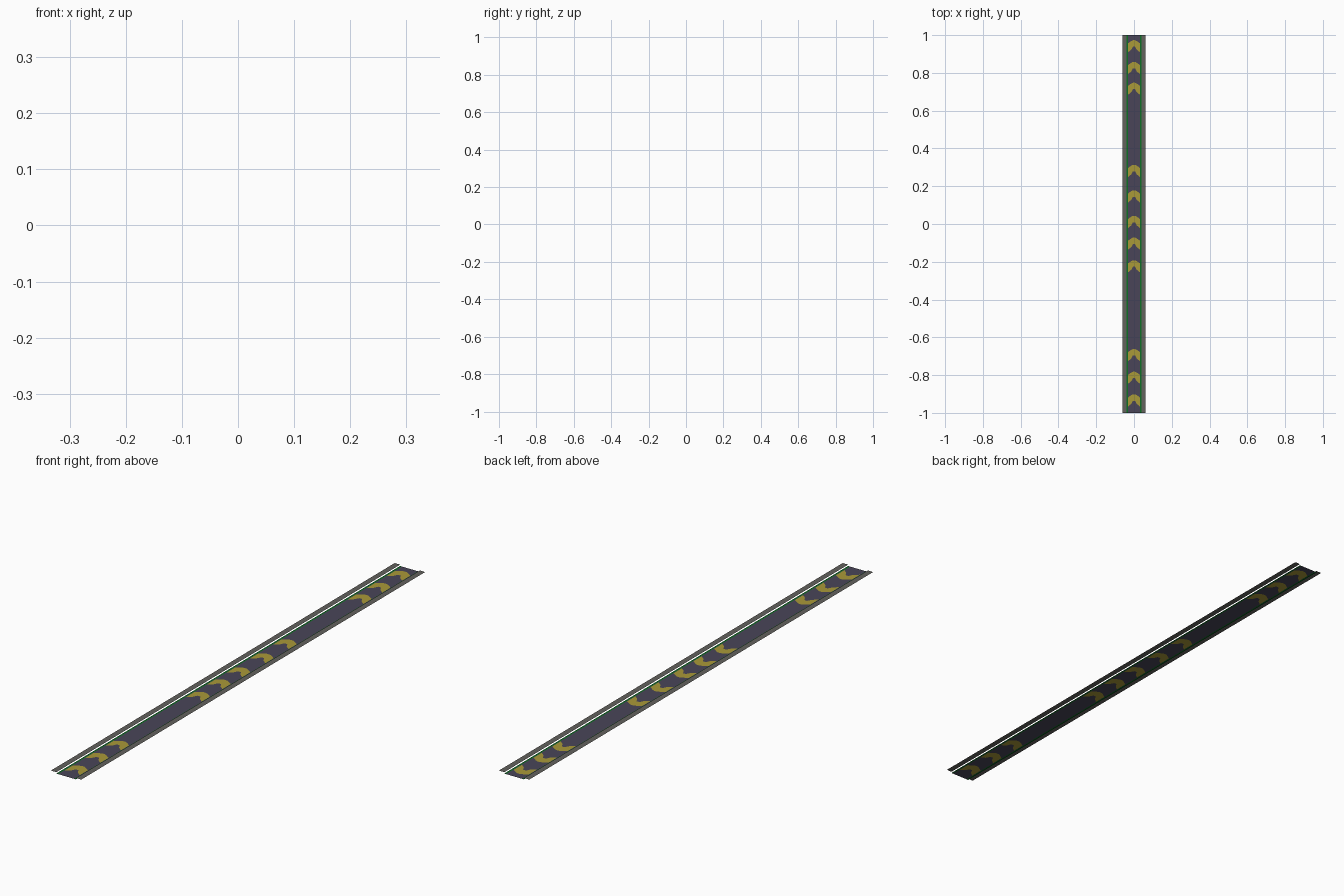
import bpy

if "Cube" in bpy.data.objects:
    bpy.data.objects.remove(bpy.data.objects["Cube"])

RAIL_Z = 0.005      # rails float slightly above the deck


def material(name, rgb):
    m = bpy.data.materials.new(name)
    m.diffuse_color = (*rgb, 1.0)
    m.use_nodes = True
    m.node_tree.nodes["Principled BSDF"].inputs["Base Color"].default_value = m.diffuse_color
    return m


purple = material("purple_grey", (0.067, 0.060, 0.098))
yellow = material("dull_yellow", (0.40, 0.32, 0.040))
grey = material("warm_grey", (0.125, 0.122, 0.110))
green = material("deep_green", (0.004, 0.16, 0.018))


def grid_sheet(name, rows, mats, pick):
    """Flat sheet from rows of points; pick(row, column) gives the material."""
    n = len(rows[0])
    verts = [p for row in rows for p in row]
    faces, ids = [], []
    for r in range(len(rows) - 1):
        for c in range(n - 1):
            a = r * n + c
            faces.append((a, a + 1, a + n + 1, a + n))
            ids.append(pick(r, c))
    me = bpy.data.meshes.new(name)
    me.from_pydata(verts, [], faces)
    for m in mats:
        me.materials.append(m)
    for f, i in zip(me.polygons, ids):
        f.material_index = i
    ob = bpy.data.objects.new(name, me)
    bpy.context.collection.objects.link(ob)
    return ob


# Deck with green borders and thick arrow markings cut into the sheet
half = (0.006, 0.014, 0.0315, 0.033, 0.040)
tail = (-0.006, -0.022, -0.036, -0.036, -0.036)
head = (0.028, 0.024, 0.012, 0.012, 0.012)
end = (0, 0, 0, 0, 0)


def line(y, shape):
    right = [(x, y + dy, 0) for x, dy in zip(half, shape)]
    return [(-x, v, z) for x, v, z in reversed(right)] + right


arrows = (-0.93, -0.81, -0.69, -0.22, -0.10, 0.015, 0.15, 0.285, 0.72, 0.83, 0.945)
rows = [line(-1, end)]
for y in arrows:
    rows += [line(y, tail), line(y, head)]
rows.append(line(1, end))


def deck_colour(r, c):
    if c in (0, 8):
        return 2
    return 1 if r % 2 == 1 and 2 <= c <= 6 else 0


grid_sheet("deck", rows, (purple, yellow, green), deck_colour)

# Raised side rails
for side, label in ((-1, "left"), (1, "right")):
    stops = sorted(side * x for x in (0.040, 0.062))
    rail_rows = [[(x, y, RAIL_Z) for x in stops] for y in (-1, 1)]
    grid_sheet(label + "_rail", rail_rows, (grey,), lambda r, c: 0)
